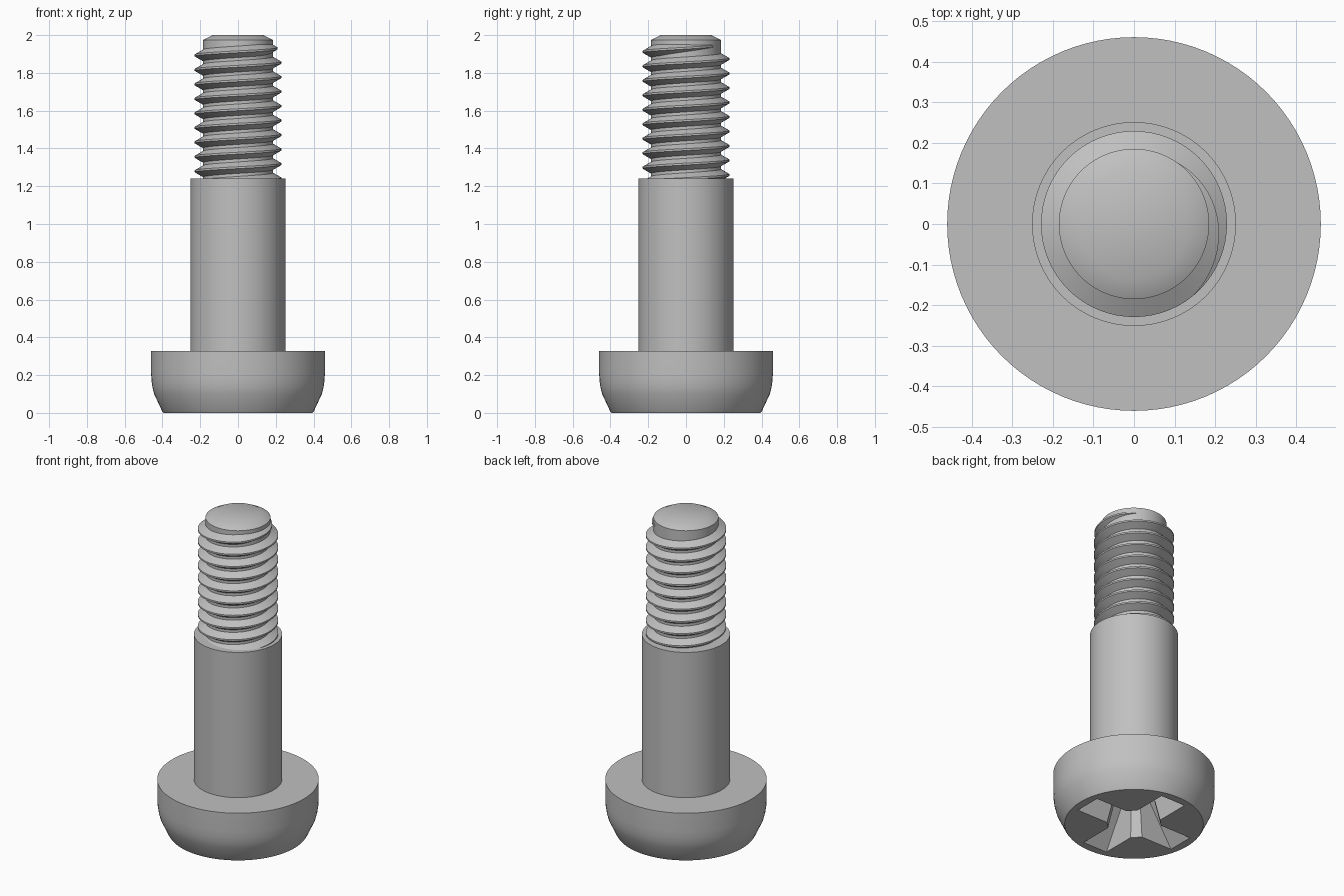
import bpy, bmesh, math

cube = bpy.data.objects.get("Cube")
if cube:
    bpy.data.objects.remove(cube, do_unlink=True)

steel = bpy.data.materials.new("grey_steel")
steel.use_nodes = True
GREY = (0.53, 0.53, 0.53, 1)
steel.diffuse_color = GREY
steel.node_tree.nodes["Principled BSDF"].inputs["Base Color"].default_value = GREY


def loft(name, sections, closed_path_caps=True):
    """Skin a list of equal point loops and cap both ends."""
    bm = bmesh.new()
    loops = [[bm.verts.new(p) for p in s] for s in sections]
    n = len(loops[0])
    for a, b in zip(loops, loops[1:]):
        for i in range(n):
            j = (i + 1) % n
            bm.faces.new((a[i], a[j], b[j], b[i]))
    bm.faces.new(loops[0][::-1])
    bm.faces.new(loops[-1])
    bmesh.ops.recalc_face_normals(bm, faces=bm.faces)
    mesh = bpy.data.meshes.new(name)
    bm.to_mesh(mesh)
    bm.free()
    mesh.materials.append(steel)
    obj = bpy.data.objects.new(name, mesh)
    bpy.context.collection.objects.link(obj)
    return obj


def select(obj):
    bpy.ops.object.select_all(action='DESELECT')
    obj.select_set(True)
    bpy.context.view_layer.objects.active = obj


def circle(r, z, n=96):
    return [(r * math.cos(2 * math.pi * i / n), r * math.sin(2 * math.pi * i / n), z)
            for i in range(n)]


def cross(reach, half, corner, z):
    """Plus-shaped loop with chamfered inner corners."""
    arm = [(corner, -half), (reach, -half), (reach, half), (corner, half)]
    pts = []
    for k in range(4):
        c, s = (1, 0, -1, 0)[k], (0, 1, 0, -1)[k]
        pts += [(x * c - y * s, x * s + y * c, z) for x, y in arm]
    return pts


# Rounded head, plain shoulder, thread core and chamfered tip in one turned body
profile = [(0.395, 0), (0.402, 0.01), (0.444, 0.1), (0.453, 0.135), (0.458, 0.17),
           (0.46, 0.21), (0.46, 0.327), (0.251, 0.327), (0.251, 1.24),
           (0.185, 1.24), (0.185, 1.974), (0.135, 2)]
body = loft("screw_body", [circle(r, z) for r, z in profile])

# Tapered cross-shaped driver recess in the head
cutter = loft("recess_cutter", [cross(0.354, 0.086, 0.132, -0.01),
                                cross(0.15, 0.05, 0.085, 0.24),
                                cross(0.03, 0.01, 0.017, 0.28)])
cutter.hide_render = True
select(body)
cut = body.modifiers.new("recess", 'BOOLEAN')
cut.operation = 'DIFFERENCE'
cut.solver = 'EXACT'
cut.object = cutter
bpy.ops.object.modifier_apply(modifier=cut.name)
bpy.data.objects.remove(cutter, do_unlink=True)

# Right-handed vee thread, fading out over its last part-turn
PITCH, ROOT, CREST, FLAT = 0.0767, 0.18, 0.229, 0.005
STEPS = 64
end, fade = math.radians(62), math.radians(112)
turns = 9.6
count = int(turns * STEPS)
sections = []
for i in range(count + 1):
    a = end - (count - i) * 2 * math.pi / STEPS
    z = 1.931 + PITCH * a / (2 * math.pi)
    t = min(1, (end - a) / fade)
    crest = ROOT + 0.002 + (CREST - ROOT - 0.002) * t
    base = FLAT + (crest - ROOT) * math.tan(math.radians(30))
    shape = [(ROOT, -base), (crest, -FLAT), (crest, FLAT), (ROOT, base)]
    sections.append([(r * math.cos(a), r * math.sin(a), z + h) for r, h in shape])
thread = loft("thread", sections)

for obj in (body, thread):
    select(obj)
    bpy.ops.object.shade_smooth_by_angle(angle=math.radians(28))
